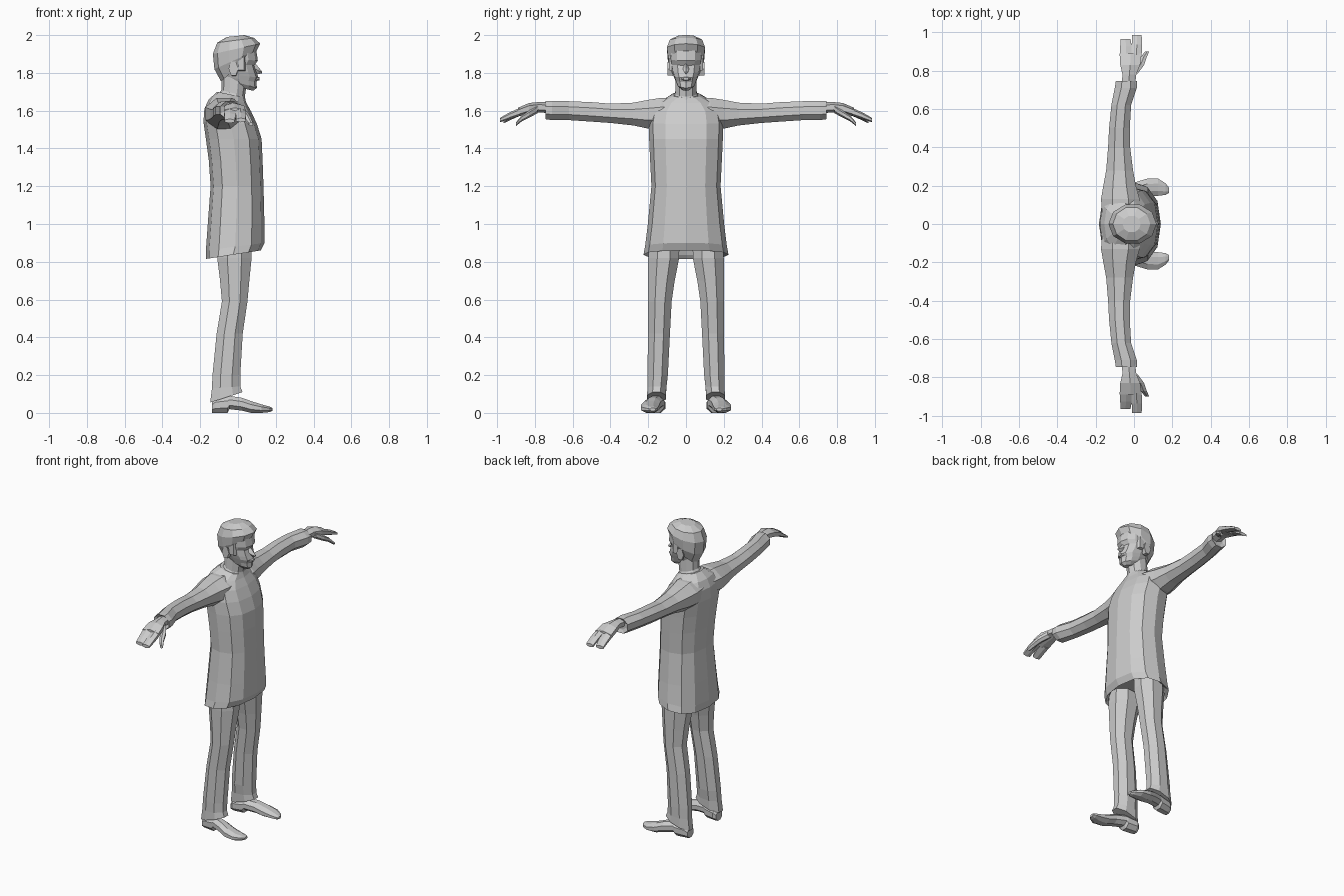
import bpy, bmesh, math
from mathutils import Vector as V

grey = bpy.data.materials.new("plain grey")
grey.diffuse_color = (0.6, 0.6, 0.6, 1)


def ring(c, u, v, n, flat=False, power=1.0):
    """Closed loop round c with half axes u and v; flat puts sides, not corners, on the axes."""
    pts = []
    k = 1 / math.cos(math.pi / n) if flat else 1
    for i in range(n):
        a = 2 * math.pi * (i + (0.5 if flat else 0)) / n
        s, t = math.cos(a), math.sin(a)
        s = math.copysign(abs(s) ** power, s) * k
        t = math.copysign(abs(t) ** power, t) * k
        pts.append(V(c) + V(u) * s + V(v) * t)
    return pts


def loft(name, rings):
    """Skin a list of equal loops and cap both ends."""
    bm = bmesh.new()
    loops = [[bm.verts.new(p) for p in r] for r in rings]
    n = len(loops[0])
    for a, b in zip(loops, loops[1:]):
        for i in range(n):
            j = (i + 1) % n
            bm.faces.new((a[i], a[j], b[j], b[i]))
    bm.faces.new(loops[0][::-1])
    bm.faces.new(loops[-1])
    bmesh.ops.recalc_face_normals(bm, faces=bm.faces)
    me = bpy.data.meshes.new(name)
    bm.to_mesh(me)
    bm.free()
    me.materials.append(grey)
    ob = bpy.data.objects.new(name, me)
    bpy.context.collection.objects.link(ob)
    return ob


def level(xb, xf, hy, zb, zf, cy=0, n=12, flat=False, power=1.0):
    """Horizontal loop from back xb to front xf, tilted from height zb to zf."""
    return ring(((xb + xf) / 2, cy, (zb + zf) / 2),
                ((xf - xb) / 2, 0, (zf - zb) / 2), (0, hy, 0), n, flat, power)


def across(y, x0, x1, z0, z1, s, n=8):
    """Loop facing sideways, for arms and hands."""
    return ring(((x0 + x1) / 2, s * y, (z0 + z1) / 2),
                ((x1 - x0) / 2, 0, 0), (0, 0, (z1 - z0) / 2), n, True)


def along(x, cy, hy, z0, z1, s, n=8):
    """Loop facing forward, for shoes and nose."""
    return ring((x, s * cy, (z0 + z1) / 2), (0, hy, 0), (0, 0, (z1 - z0) / 2), n, True)


# Long coat, hollow at the hem
coat = [(-.14, .10, .185, .88, .90), (-.155, .11, .205, .835, .87),
        (-.17, .12, .225, .815, .86), (-.17, .14, .217, .86, .90),
        (-.16, .14, .202, 1.0, 1.0), (-.145, .135, .183, 1.2, 1.2),
        (-.155, .13, .19, 1.34, 1.34), (-.17, .125, .195, 1.45, 1.45),
        (-.183, .10, .198, 1.54, 1.53), (-.178, .07, .185, 1.61, 1.595),
        (-.155, .045, .14, 1.66, 1.64), (-.11, .035, .075, 1.70, 1.67)]
loft("coat", [level(*r, power=.85) for r in coat])

# Neck and head
neck = [(-.12, .045, .09, 1.66, 1.63), (-.088, .036, .06, 1.71, 1.675),
        (-.085, .045, .057, 1.80, 1.73)]
loft("neck", [level(*r, n=10) for r in neck])
head = [(-.05, .08, .028, 1.74, 1.705), (-.075, .10, .05, 1.77, 1.72),
        (-.085, .098, .06, 1.785, 1.75), (-.09, .108, .068, 1.80, 1.775),
        (-.10, .10, .077, 1.82, 1.80), (-.105, .088, .084, 1.85, 1.84),
        (-.11, .105, .088, 1.88, 1.865), (-.10, .096, .09, 1.93, 1.925)]
loft("head", [level(*r, power=.9) for r in head])

# Swept hair, low at the nape and high over the forehead
hair = [(-.09, .085, .08, 1.755, 1.905), (-.125, .10, .10, 1.82, 1.92),
        (-.133, .118, .106, 1.90, 1.955), (-.11, .085, .09, 1.96, 1.985),
        (-.06, .035, .045, 1.99, 2.0)]
loft("hair", [level(*r, n=10) for r in hair])

# Nose and lips
loft("nose", [ring((.085, 0, 1.825), (0, .017, 0), (0, 0, .035), 4),
              ring((.108, 0, 1.812), (0, .017, 0), (0, 0, .018), 4),
              ring((.127, 0, 1.803), (0, .006, 0), (0, 0, .006), 4)])
loft("lips", [along(.09, 0, .028, 1.757, 1.783, 1, 6), along(.113, 0, .014, 1.762, 1.776, 1, 6)])

for side, s in (("left", 1), ("right", -1)):
    # Ear and sideburn
    loft(side + "_ear", [ring((-.02, s * .07, 1.815), (.02, 0, 0), (0, 0, .035), 6),
                         ring((-.024, s * .098, 1.823), (.026, 0, 0), (0, 0, .042), 6)])
    loft(side + "_sideburn", [ring((.02, s * .075, 1.86), (.02, 0, 0), (0, 0, .05), 4, True),
                              ring((.015, s * .091, 1.865), (.016, 0, 0), (0, 0, .05), 4, True)])

    # Sleeve with a hollow cuff
    sleeve = [(.04, -.165, .03, 1.52, 1.665), (.13, -.172, .03, 1.50, 1.668),
              (.20, -.16, .01, 1.505, 1.657), (.28, -.145, -.005, 1.522, 1.642),
              (.40, -.135, -.02, 1.535, 1.637), (.50, -.13, -.022, 1.542, 1.645),
              (.62, -.118, -.015, 1.55, 1.65), (.71, -.10, .015, 1.55, 1.652),
              (.745, -.095, .015, 1.555, 1.65), (.735, -.075, -.003, 1.575, 1.64)]
    loft(side + "_sleeve", [across(*r, s) for r in sleeve])

    # Palm, two finger groups and thumb
    palm = [(.72, -.065, .005, 1.59, 1.64), (.78, -.06, .012, 1.595, 1.642),
            (.83, -.072, .032, 1.588, 1.637), (.89, -.075, .04, 1.572, 1.612)]
    loft(side + "_palm", [across(*r, s, 6) for r in palm])
    outer = [(.88, -.074, -.012, 1.575, 1.612), (.925, -.072, -.012, 1.555, 1.585),
             (.965, -.07, -.018, 1.535, 1.555)]
    inner = [(.88, -.014, .04, 1.575, 1.612), (.935, -.012, .042, 1.557, 1.588),
             (.985, -.01, .04, 1.54, 1.56)]
    thumb = [(.785, -.02, .02, 1.59, 1.628), (.83, .015, .053, 1.565, 1.598),
             (.87, .035, .066, 1.545, 1.572), (.90, .058, .08, 1.52, 1.537)]
    for part, rows in (("outer_fingers", outer), ("inner_fingers", inner), ("thumb", thumb)):
        loft(side + "_" + part, [across(*r, s, 6) for r in rows])

    # Trouser leg: back, front, half width, back height, front height, centre
    leg = [(-.10, .065, .08, .95, .95, .115), (-.11, .072, .082, .82, .82, .118),
           (-.095, .06, .07, .70, .70, .13), (-.085, .05, .062, .59, .59, .138),
           (-.113, .025, .058, .42, .42, .143), (-.135, .012, .054, .20, .20, .15),
           (-.138, .012, .05, .13, .14, .154), (-.147, .024, .05, .055, .11, .156)]
    loft(side + "_trouser_leg", [level(*r[:5], s * r[5], 8, True) for r in leg])

    # Shoe with a heel, arch and outward-turned toe
    shoe = [(-.138, .15, .032, 0, .06), (-.12, .15, .042, 0, .08),
            (-.055, .158, .043, 0, .09), (-.045, .16, .041, .02, .09),
            (.02, .178, .044, .012, .08), (.07, .189, .048, 0, .062),
            (.125, .192, .045, 0, .045), (.165, .182, .03, .004, .034),
            (.182, .176, .014, .01, .026)]
    loft(side + "_shoe", [along(*r, s) for r in shoe])
